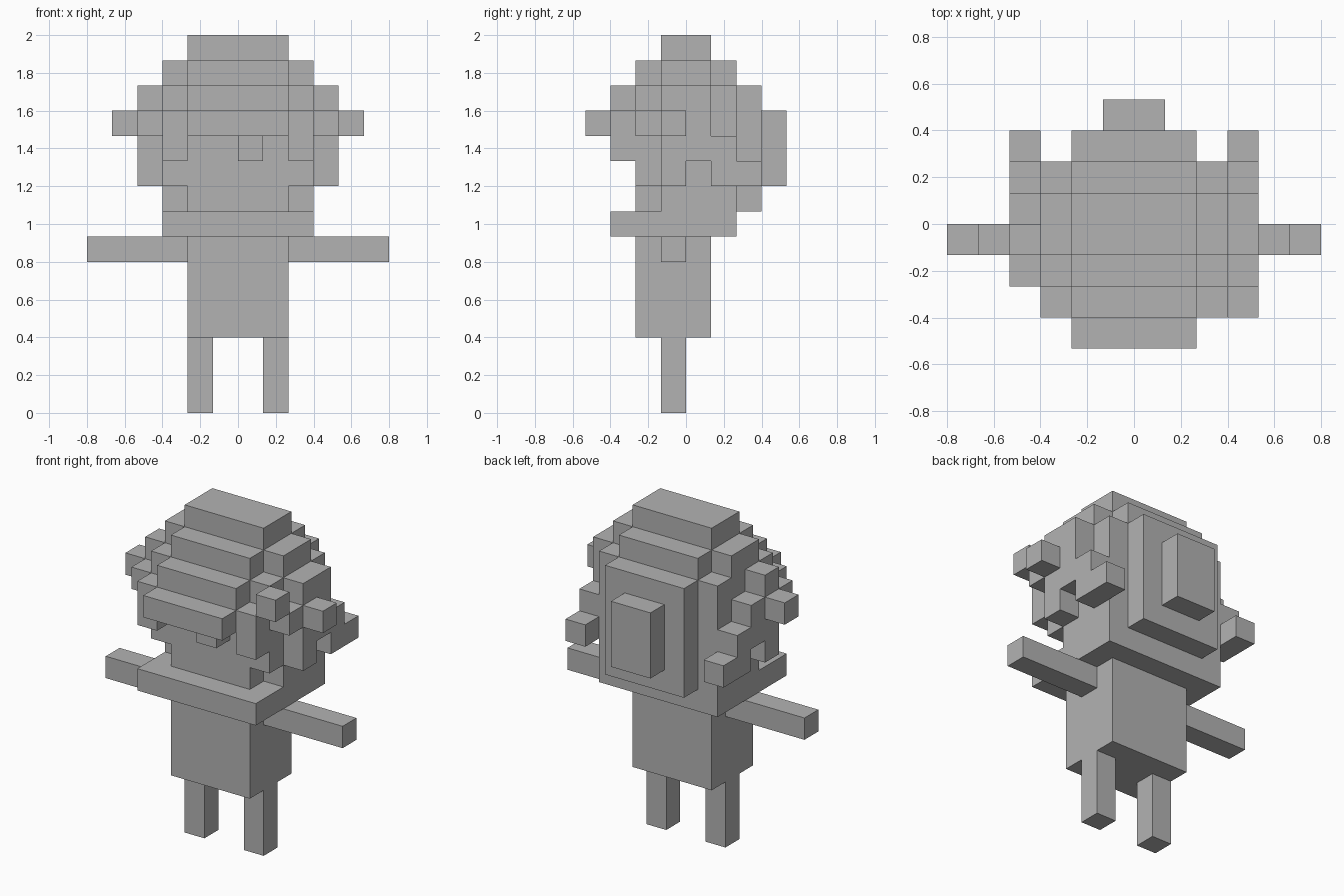
import bpy
import bmesh
from mathutils import Vector

UNIT = 2 / 15  # edge of one block

cube = bpy.data.objects.get("Cube")
if cube:
    bpy.data.objects.remove(cube, do_unlink=True)

grey = bpy.data.materials.new("plain grey")
grey.use_nodes = True
GREY = (0.45, 0.45, 0.45, 1)
grey.diffuse_color = GREY
grey.node_tree.nodes["Principled BSDF"].inputs["Base Color"].default_value = GREY


def blocks(name, *boxes, mirror=False):
    """One object from boxes given as ((x0, x1), (y0, y1), (z0, z1)) in block units."""
    bm = bmesh.new()
    for box in boxes:
        sides = (1, -1) if mirror else (1,)
        for side in sides:
            low = Vector([r[0] for r in box])
            high = Vector([r[1] for r in box])
            centre = (low + high) / 2
            centre.x *= side
            made = bmesh.ops.create_cube(bm, size=1)["verts"]
            bmesh.ops.scale(bm, vec=(high - low) * UNIT, verts=made)
            bmesh.ops.translate(bm, vec=centre * UNIT, verts=made)
    mesh = bpy.data.meshes.new(name)
    bm.to_mesh(mesh)
    bm.free()
    mesh.materials.append(grey)
    obj = bpy.data.objects.new(name, mesh)
    bpy.context.collection.objects.link(obj)
    return obj


# Body
blocks("legs", ((1, 2), (-1, 0), (0, 3)), mirror=True)
blocks("torso", ((-2, 2), (-2, 1), (3, 7)))
blocks("arms", ((2, 6), (-1, 0), (6, 7)), mirror=True)
blocks("collar", ((-3, 3), (-3, 2), (7, 8)))

# Head: face block, jaw and cheeks
blocks("face", ((-2, 2), (-2, 2), (8, 13)))
blocks("jaw", ((-3, 3), (-1, 2), (8, 9)))
blocks("cheeks", ((2, 3), (-2, 2), (9, 13)), mirror=True)

# Hair crown, stepping in towards the top
blocks("hair_crown",
       ((-2, 2), (-2, 2), (13, 14)),
       ((-3, 3), (-1, 1), (13, 14)),
       ((-2, 2), (-1, 1), (14, 15)))

# Fringe above the face, with a small central lock
blocks("fringe",
       ((-2, 2), (-3, -2), (11, 13)),
       ((-2, 2), (-4, -3), (11, 12)))
blocks("fringe_lock", ((0, 1), (-3, -2), (10, 11)))
blocks("temple_locks", ((2, 3), (-3, -2), (10, 12)), mirror=True)

# Side hair, falling in steps towards the back
blocks("side_hair",
       ((3, 4), (-2, 1), (11, 12)),
       ((3, 4), (-1, 2), (10, 11)),
       ((3, 4), (-1, 0), (9, 10)),
       ((3, 4), (1, 3), (9, 10)), mirror=True)
blocks("side_hair_top",
       ((3, 4), (-1, 1), (12, 13)),
       ((-4, -3), (-1, 0), (12, 13)))
blocks("side_tufts", ((4, 5), (-1, 0), (11, 12)), mirror=True)
blocks("left_front_tuft", ((3, 4), (-3, -2), (12, 13)))

# Back hair
blocks("back_hair", ((-2, 2), (2, 3), (8, 13)))
blocks("back_bun", ((-1, 1), (3, 4), (9, 12)))
